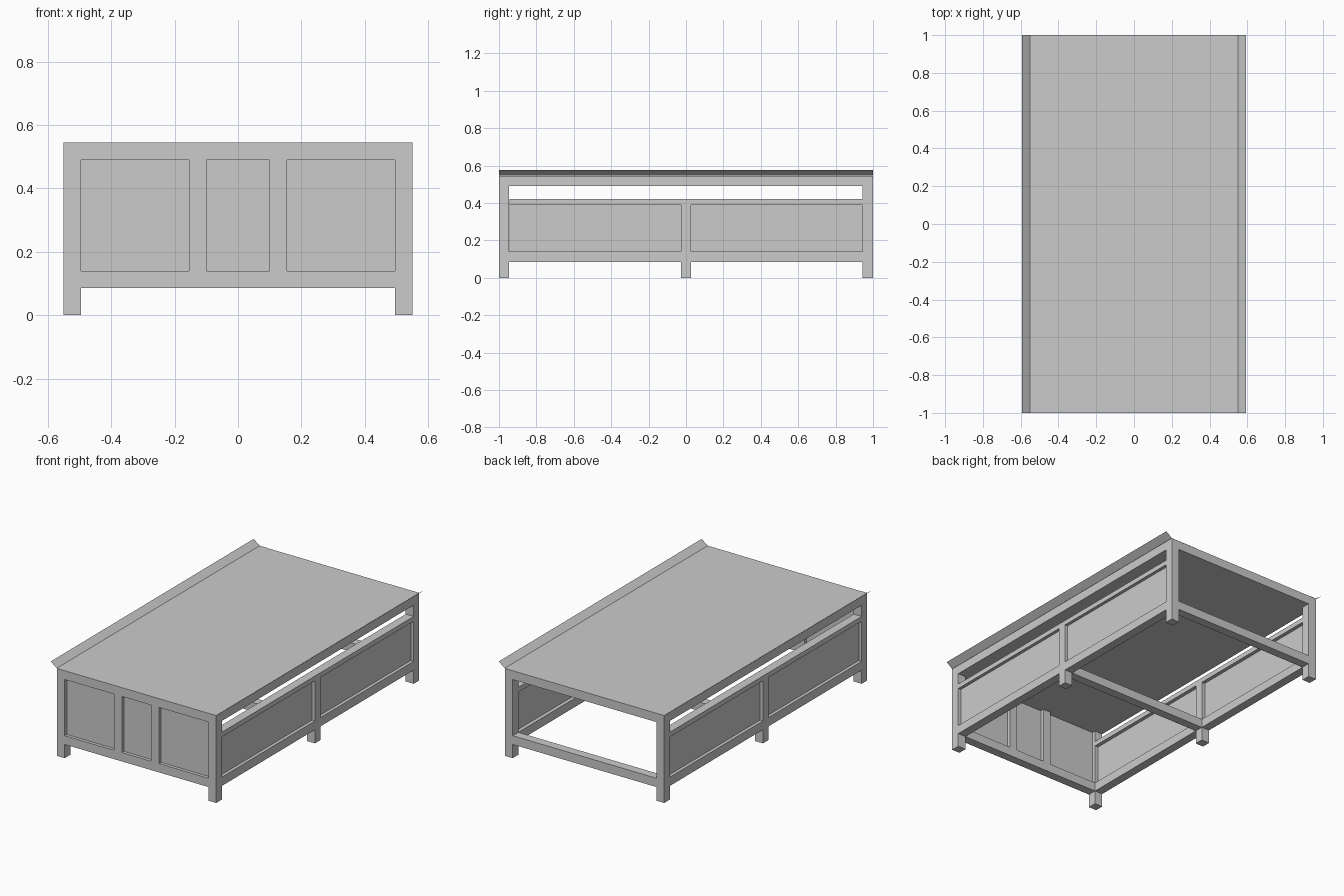
import bpy

if "Cube" in bpy.data.objects:
    bpy.data.objects.remove(bpy.data.objects["Cube"])

def box(name, x0, x1, y0, y1, z0, z1):
    bpy.ops.mesh.primitive_cube_add(size=1, location=((x0+x1)/2, (y0+y1)/2, (z0+z1)/2))
    o = bpy.context.object
    o.name = name
    o.scale = (x1-x0, y1-y0, z1-z0)
    bpy.ops.object.transform_apply(location=True, rotation=False, scale=True)
    return o

W, L, H = 0.55, 1.0, 0.545     # half width, half length, top height
T = 0.055                      # timber thickness
M = T / 2
Z0, Z1 = 0.085, 0.14           # bottom rails
ZT = 0.49                      # underside of the top
IN, PT = 0.02, 0.012           # panel inset and thickness

# thick top slab
box("top_slab", -W, W, -L, L, ZT, H)

for s, side in ((-1, "left"), (1, "right")):
    x0, x1 = sorted((s*W, s*(W-T)))
    # corner posts, centre leg
    box(side + "_front_post", x0, x1, -L, -L+T, 0, ZT)
    box(side + "_back_post", x0, x1, L-T, L, 0, ZT)
    box(side + "_centre_leg", x0, x1, -M, M, 0, 0.39)
    # long rails: the upper one leaves an open slot below the top
    box(side + "_upper_rail", x0, x1, -L+T, L-T, 0.39, 0.42)
    p0, p1 = sorted((s*(W-IN), s*(W-IN-PT)))
    for y0, y1, end in ((-L+T, -M, "front"), (M, L-T, "back")):
        box(f"{side}_{end}_lower_rail", x0, x1, y0, y1, Z0, Z1)
        box(f"{side}_{end}_panel", p0, p1, y0, y1, Z1, 0.39)
    # thin cover strip with a raised lip
    inner = -0.5 if s < 0 else 0.36
    prof = [(inner, H+0.001), (s*W, H+0.001), (s*0.592, 0.577)]
    verts = [(x, y, z) for x, z in prof for y in (-L, L)]
    faces = [(0, 2, 3, 1), (2, 4, 5, 3)]
    if s < 0:
        faces = [f[::-1] for f in faces]
    me = bpy.data.meshes.new(side + "_cover_lip")
    me.from_pydata(verts, [], faces)
    bpy.context.collection.objects.link(bpy.data.objects.new(side + "_cover_lip", me))

# cross rails at the front, middle and back
for name, y0, y1 in (("front", -L, -L+T), ("middle", -M, M), ("back", L-T, L)):
    box(name + "_cross_rail", -W+T, W-T, y0, y1, Z0, Z1)

# front stiles and inset panels (the back end stays open)
for s, side in ((-1, "left"), (1, "right")):
    a, b = sorted((s*0.1, s*0.155))
    box(side + "_front_stile", a, b, -L, -L+T, Z1, ZT)
for name, a, b in (("left", -W+T, -0.155), ("middle", -0.1, 0.1), ("right", 0.155, W-T)):
    box(name + "_front_panel", a, b, -L+IN, -L+IN+PT, Z1, ZT)
